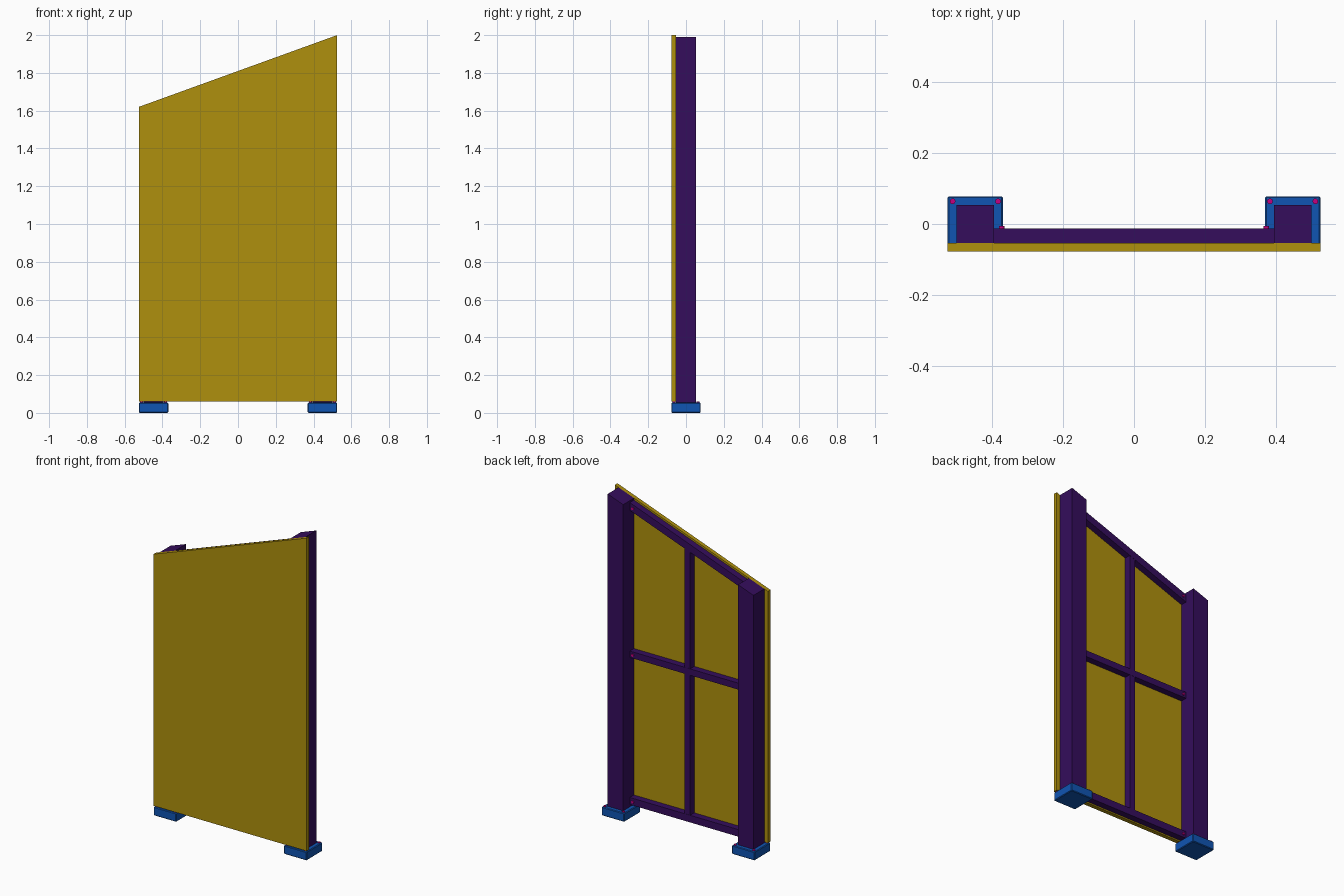
import bpy, bmesh
from mathutils import Vector

if "Cube" in bpy.data.objects:
    bpy.data.objects.remove(bpy.data.objects["Cube"])


def material(name, rgb):
    m = bpy.data.materials.new(name)
    m.diffuse_color = (*rgb, 1)
    m.use_nodes = True
    m.node_tree.nodes["Principled BSDF"].inputs["Base Color"].default_value = m.diffuse_color
    return m


YELLOW = material("yellow_board", (0.43, 0.28, 0.004))
PURPLE = material("purple_frame", (0.035, 0.004, 0.107))
BLUE = material("blue_foot", (0.005, 0.09, 0.45))
PINK = material("pink_bolt", (0.55, 0.0, 0.22))


def roof(x):
    """Height of the sloping top edge at x."""
    return 1.81 + x * 0.38 / 1.05


def prism(name, profile, y0, y1, mat):
    """Extrude an x-z outline from y0 to y1."""
    bm = bmesh.new()
    face = bm.faces.new([bm.verts.new((x, y0, z)) for x, z in profile])
    ext = bmesh.ops.extrude_face_region(bm, geom=[face])
    verts = [v for v in ext["geom"] if isinstance(v, bmesh.types.BMVert)]
    bmesh.ops.translate(bm, verts=verts, vec=(0, y1 - y0, 0))
    bmesh.ops.recalc_face_normals(bm, faces=bm.faces)
    me = bpy.data.meshes.new(name)
    bm.to_mesh(me)
    bm.free()
    ob = bpy.data.objects.new(name, me)
    bpy.context.collection.objects.link(ob)
    me.materials.append(mat)
    return ob


def rect(x0, x1, z0, z1):
    return [(x0, z0), (x1, z0), (x1, z1), (x0, z1)]


def sloped(x0, x1, z0, drop=0.0):
    return [(x0, z0), (x1, z0), (x1, roof(x1) - drop), (x0, roof(x0) - drop)]


def bolt(name, loc, axis):
    bpy.ops.mesh.primitive_cylinder_add(vertices=12, radius=0.008, depth=0.012, location=loc)
    ob = bpy.context.object
    ob.name = name
    ob.rotation_euler = Vector(axis).to_track_quat('Z', 'Y').to_euler()
    ob.data.materials.append(PINK)
    bpy.ops.object.shade_smooth_by_angle()


# Front board with sloping top
prism("front_board", sloped(-0.525, 0.525, 0.06), -0.078, -0.053, YELLOW)

# Posts, feet and foot bolts
for side, s in (("left", -1), ("right", 1)):
    cx = s * 0.447
    prism(f"{side}_post", sloped(cx - 0.053, cx + 0.053, 0.04), -0.053, 0.053, PURPLE)
    foot = prism(f"{side}_foot", rect(cx - 0.078, cx + 0.078, 0, 0.054), -0.078, 0.078, BLUE)
    bev = foot.modifiers.new("edge", 'BEVEL')
    bev.width = 0.004
    bev.segments = 1
    for i in (-1, 1):
        for j in (-1, 1):
            bolt(f"{side}_foot_bolt", (cx + i * 0.064, j * 0.064, 0.053), (0, 0, 1))

# Rails and centre upright behind the board
Y0, Y1, X = -0.053, -0.012, 0.396
prism("bottom_rail", rect(-X, X, 0.068, 0.112), Y0, Y1, PURPLE)
prism("middle_rail", rect(-X, X, 0.98, 1.02), Y0, Y1, PURPLE)
prism("top_rail", [(-X, roof(-X) - 0.06), (X, roof(X) - 0.06),
                   (X, roof(X) - 0.012), (-X, roof(-X) - 0.012)], Y0, Y1, PURPLE)
prism("centre_upright", sloped(-0.02, 0.02, 0.09, 0.03), Y0, Y1 - 0.001, PURPLE)

# Bolts at the rail ends
for x in (-0.373, 0.373):
    for z in (0.09, 1.0, roof(x) - 0.036):
        bolt("rail_bolt", (x, Y1, z), (0, 1, 0))
